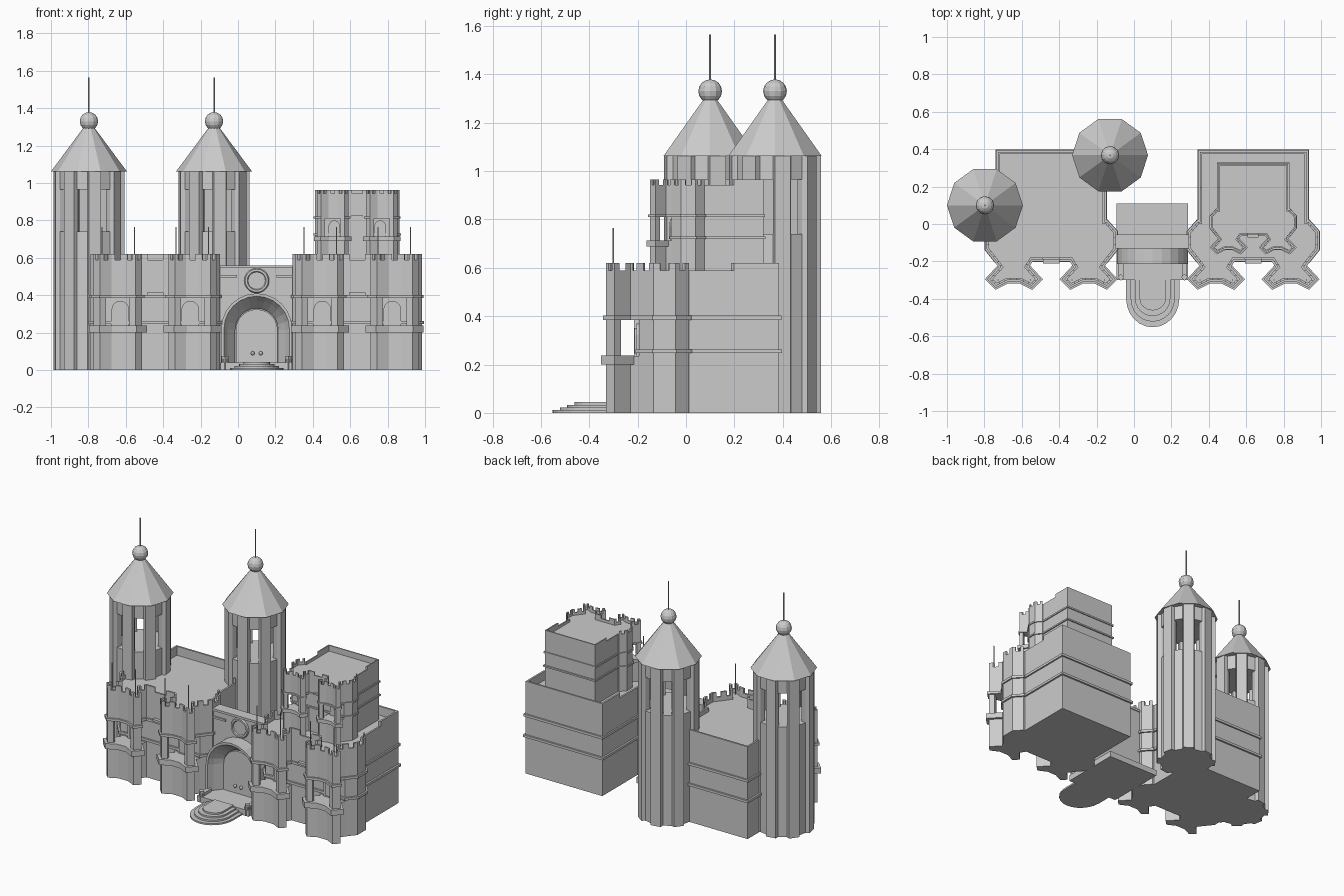
import bpy, bmesh, math
from mathutils import Vector

if "Cube" in bpy.data.objects:
    bpy.data.objects.remove(bpy.data.objects["Cube"])
V2 = lambda p: Vector((p[0], p[1]))


def add(name, bm):
    bmesh.ops.recalc_face_normals(bm, faces=bm.faces[:])
    me = bpy.data.meshes.new(name)
    bm.to_mesh(me)
    bm.free()
    ob = bpy.data.objects.new(name, me)
    bpy.context.collection.objects.link(ob)
    return ob


def loft(name, rings, caps=True, closed=True):
    bm = bmesh.new()
    vs = [[bm.verts.new(p) for p in r] for r in rings]
    n = len(vs[0])
    for a, b in zip(vs, vs[1:]):
        for i in range(n if closed else n - 1):
            j = (i + 1) % n
            bm.faces.new((a[i], a[j], b[j], b[i]))
    if caps:
        bm.faces.new(vs[0])
        bm.faces.new(vs[-1])
    return add(name, bm)


def prism(name, pts, z0, z1):
    return loft(name, [[(x, y, z) for x, y in pts] for z in (z0, z1)])


def plate(name, pts, y0, y1):
    return loft(name, [[(x, y, z) for x, z in pts] for y in (y0, y1)])


def box(name, x0, x1, y0, y1, z0, z1):
    return prism(name, [(x0, y0), (x1, y0), (x1, y1), (x0, y1)], z0, z1)


def rod(name, x, y, z0, z1, r, r2=None, n=8):
    r2 = r if r2 is None else r2
    c = [(math.cos(math.tau * i / n), math.sin(math.tau * i / n)) for i in range(n)]
    return loft(name, [[(x + q * a, y + q * b, z) for a, b in c] for q, z in ((r, z0), (r2, z1))])


def arch(cx, half, z0, top, n=12):
    spring = top - half
    return [(cx - half, z0)] + [(cx - half * math.cos(math.pi * i / n), spring + half * math.sin(math.pi * i / n))
                                for i in range(n + 1)] + [(cx + half, z0)]


def offset(pts, d):
    out = []
    for i, p in enumerate(pts):
        a = (V2(p) - V2(pts[i - 1])).normalized()
        b = (V2(pts[(i + 1) % len(pts)]) - V2(p)).normalized()
        na, nb = Vector((a.y, -a.x)), Vector((b.y, -b.x))
        m = (na + nb).normalized()
        out.append(tuple(V2(p) + m * d / max(m.dot(na), 0.5)))
    return out


# plan outlines of a castle block (right half, mirrored)
TURRET = [(.13, -.23), (.07, -.295), (.105, -.33), (.165, -.30), (.235, -.30), (.295, -.33), (.33, -.295), (.27, -.23)]
SIDE = [(.296, -.195), (.345, -.134), (.345, -.043), (.296, .012), (.285, .012), (.285, .385)]
both = lambda half: half + [(-x, y) for x, y in reversed(half)]
FULL = both([(.105, -.19)] + TURRET + SIDE)
CORE = both([(.105, -.19), (.27, -.19)] + SIDE)


def block(name, cx, cy, cz, s, poles):
    made = []
    def P(part, pts, z0, z1):
        made.append(prism(name + "_" + part, pts, z0, z1))
    P("base", FULL, 0, .235)
    P("porch_core", CORE, .235, .385)
    P("upper_body", FULL, .385, .56)
    P("lower_band", offset(CORE, .012), .247, .263)
    P("upper_band", offset(FULL, .010), .385, .402)
    made.append(box(name + "_front_ledge", -.045, .045, -.212, -.19, .40, .415))
    # parapet and battlements along the outline
    inner = offset(FULL, -.012)
    n = len(FULL)
    for i in range(n):
        a, b, c, d = (V2(q) for q in (FULL[i], FULL[(i + 1) % n], inner[(i + 1) % n], inner[i]))
        def wall(t0, t1, top):
            P("parapet", [a.lerp(b, t0), a.lerp(b, t1), d.lerp(c, t1), d.lerp(c, t0)], .555, top)
        wall(0, 1, .588)
        ymax, ymin = max(a.y, b.y), min(a.y, b.y)
        if ymin > .3:
            wall(0, 1, .62)
        elif ymax > .3:
            wall(.5, 1, .62) if b.y > a.y else wall(0, .5, .62)
        elif (b - a).length > .03:
            wall(0, .3, .62)
            wall(.7, 1, .62)
    # turret porches: columns, balcony, niche door, flagpoles
    for sx in (-1, 1):
        t = [(sx * x, y) for x, y in TURRET][::sx]
        if sx < 0:
            t = [(-x, y) for x, y in reversed(TURRET)]
        P("balcony", offset(t, .018), .20, .237)
        for m in (-1, 1):
            col = [(.105, -.33), (.07, -.295), (.095, -.268), (.135, -.295), (.137, -.314)]
            P("porch_column", [(sx * (.2 + m * (x - .2)), y) for x, y in col], .235, .385)
            if poles:
                made.append(rod(name + "_flagpole", sx * (.1975 + m * .087), -.30, .55, .765, .003))
        made.append(plate(name + "_niche_frame", arch(sx * .187, .047, .235, .37, 8), -.205, -.18))
        made.append(plate(name + "_niche_door", arch(sx * .187, .030, .245, .35, 8), -.212, -.18))
    for o in made:
        o.scale = (s, s, s)
        o.location = (cx, cy, cz)


block("left_block", -.4425, 0, 0, 1, True)
block("right_block", .6375, 0, 0, 1, True)
block("right_keep", .6375, .068, .558, .655, False)


# round towers with open belfry
def tower(cx, cy):
    def polar(r, deg):
        a = math.radians(deg)
        return (cx + r * math.cos(a), cy + r * math.sin(a))
    piers, plan = [], []
    for i in range(8):
        a = i * 45 + 10
        plan += [polar(.168, a - 13), polar(.19, a - 10), polar(.19, a + 10), polar(.168, a + 13)]
        piers.append(plan[-4:] + [polar(.135, a + 12), polar(.135, a - 12)])
    prism("tower_shaft", plan, 0, .74)
    for p in piers:
        prism("belfry_pier", p, .74, .965)
    prism("belfry_lintel", plan, .965, 1.065)
    rod("tower_roof", cx, cy, 1.062, 1.295, .203, .03, 10)
    bm = bmesh.new()
    bmesh.ops.create_uvsphere(bm, u_segments=12, v_segments=8, radius=.049)
    add("roof_ball", bm).location = (cx, cy, 1.33)
    rod("spire", cx, cy, 1.37, 1.565, .004)


tower(-.797, .10)
tower(-.128, .368)

# gatehouse wall, cornice and floor
G = .1
box("gate_wall", -.13, .33, -.12, -.06, 0, .55)
box("gate_cornice", -.12, .32, -.13, -.055, .545, .56)
for s in (-1, 1):
    box("gate_ledge", G + s * .15 - .045, G + s * .15 + .045, -.13, -.11, .495, .508)
box("gate_floor", -.094, .29, -.30, .11, 0, .04)

# splayed entrance arch, stepped toward the door
rings = [(.19, .41, -.11), (.19, .41, -.215), (.175, .395, -.215), (.155, .37, -.18), (.135, .35, -.155), (.115, .33, -.13), (.115, .33, -.11)]
loft("entrance_arch", [[(x, y, z) for x, z in arch(G, h, .02, t)] for h, t, y in rings], caps=False, closed=False)
plate("gate_door", arch(G, .112, .03, .325), -.135, -.115)
for s in (-1, 1):
    bm = bmesh.new()
    bmesh.ops.create_uvsphere(bm, u_segments=10, v_segments=6, radius=.011)
    add("door_knob", bm).location = (G + s * .022, -.142, .09)
    # low side walls and posts
    x = G + s * .17
    box("stair_wall", x - .014, x + .014, -.295, -.2, 0, .06)
    rod("stair_post", x, -.285, 0, .075, .018, n=4)

# round window above the arch
bpy.ops.mesh.primitive_torus_add(major_radius=.056, minor_radius=.011, major_segments=20, minor_segments=6,
                                 location=(G, -.122, .478), rotation=(math.pi / 2, 0, 0))
bpy.context.object.name = "round_window_frame"
disc = [(G + .054 * math.cos(math.tau * i / 20), .478 + .054 * math.sin(math.tau * i / 20)) for i in range(20)]
plate("round_window", disc, -.124, -.11)

# rounded front steps
for i in range(4):
    w, f = .142 - .024 * i, -.552 + .03 * i
    arc = [(G - w * math.cos(math.pi * k / 12), -.40 + (f + .40) * math.sin(math.pi * k / 12)) for k in range(13)]
    prism("front_step", [(G - w, -.29)] + arc + [(G + w, -.29)], .011 * i, .011 * (i + 1))
